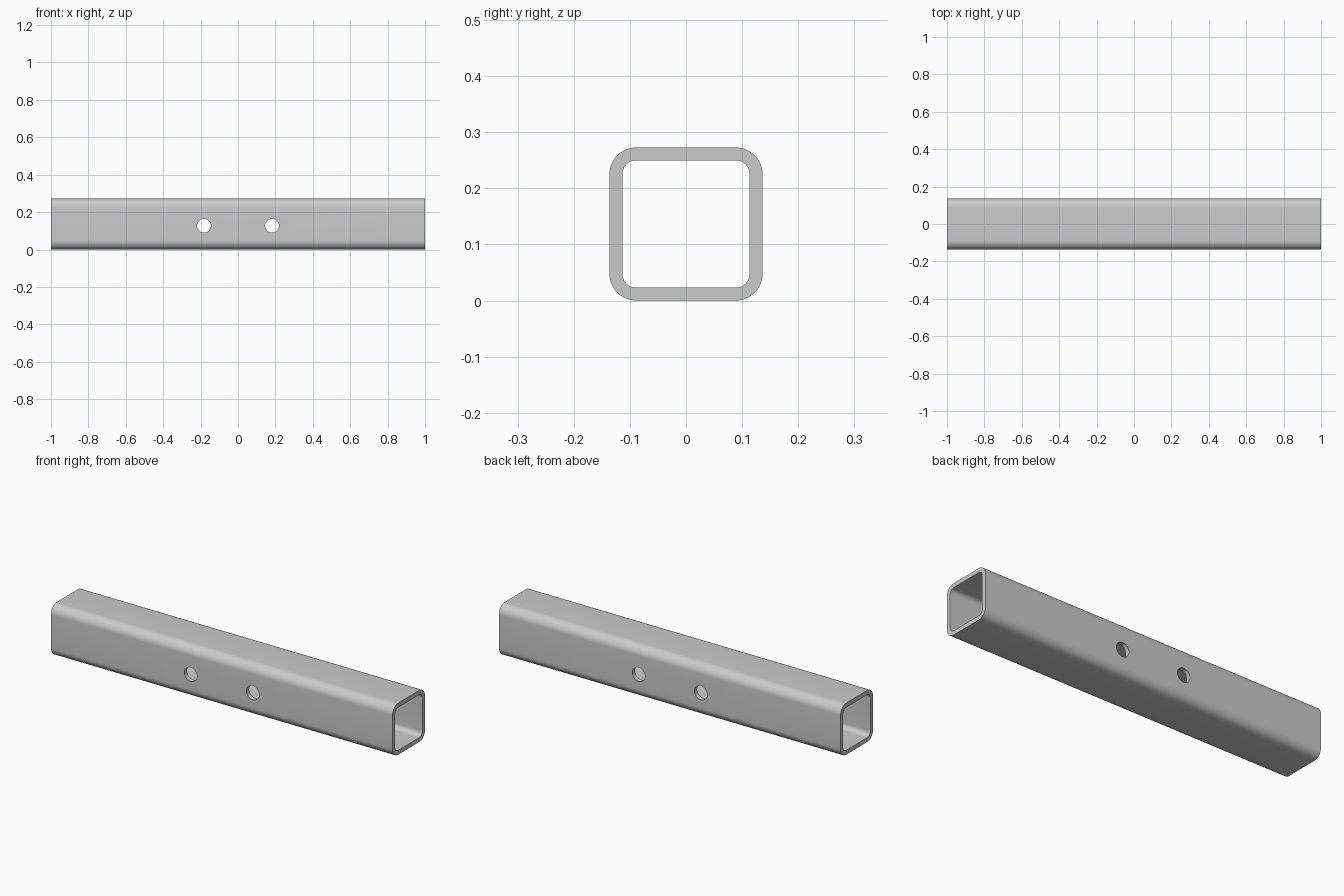
import bpy, bmesh
from math import sin, cos, pi, radians

if "Cube" in bpy.data.objects:
    bpy.data.objects.remove(bpy.data.objects["Cube"])

LENGTH, SIZE, WALL, RADIUS = 2.0, 0.273, 0.023, 0.048
HOLE_X, HOLE_Z, HOLE_R = 0.182, 0.127, 0.037


def rounded_square(size, radius, steps=12):
    """Points (y, z) of a rounded square centred on the tube axis."""
    c = size / 2 - radius
    pts = []
    for q, (sy, sz) in enumerate([(1, 1), (-1, 1), (-1, -1), (1, -1)]):
        for i in range(steps + 1):
            a = (q + i / steps) * pi / 2
            pts.append((sy * c + radius * cos(a), sz * c + radius * sin(a) + SIZE / 2))
    return pts


# Hollow square tube, open at both ends
bm = bmesh.new()
outer = rounded_square(SIZE, RADIUS)
inner = rounded_square(SIZE - 2 * WALL, RADIUS - WALL)
loops = [[bm.verts.new((x, y, z)) for y, z in prof]
         for prof, x in ((outer, -1), (outer, 1), (inner, 1), (inner, -1))]
n = len(outer)
for k in range(4):
    a, b = loops[k], loops[(k + 1) % 4]
    for i in range(n):
        j = (i + 1) % n
        bm.faces.new((a[i], a[j], b[j], b[i]))
bmesh.ops.recalc_face_normals(bm, faces=bm.faces)
mesh = bpy.data.meshes.new("square_tube")
bm.to_mesh(mesh)
bm.free()
tube = bpy.data.objects.new("square_tube", mesh)
bpy.context.collection.objects.link(tube)

# Two bolt holes drilled through front and back walls
for side in (-1, 1):
    bpy.ops.mesh.primitive_cylinder_add(vertices=48, radius=HOLE_R, depth=0.6,
                                        location=(side * HOLE_X, 0, HOLE_Z),
                                        rotation=(pi / 2, 0, 0))
    cutter = bpy.context.object
    cutter.name = "hole_cutter"
    cutter.hide_render = True
    mod = tube.modifiers.new("hole", 'BOOLEAN')
    mod.operation = 'DIFFERENCE'
    mod.solver = 'EXACT'
    mod.object = cutter
    bpy.context.view_layer.objects.active = tube
    bpy.ops.object.modifier_apply(modifier=mod.name)
    bpy.data.objects.remove(cutter)

# Smooth corners, crisp ends and hole rims
bpy.ops.object.select_all(action='DESELECT')
tube.select_set(True)
bpy.context.view_layer.objects.active = tube
bpy.ops.object.shade_smooth_by_angle(angle=radians(30))
